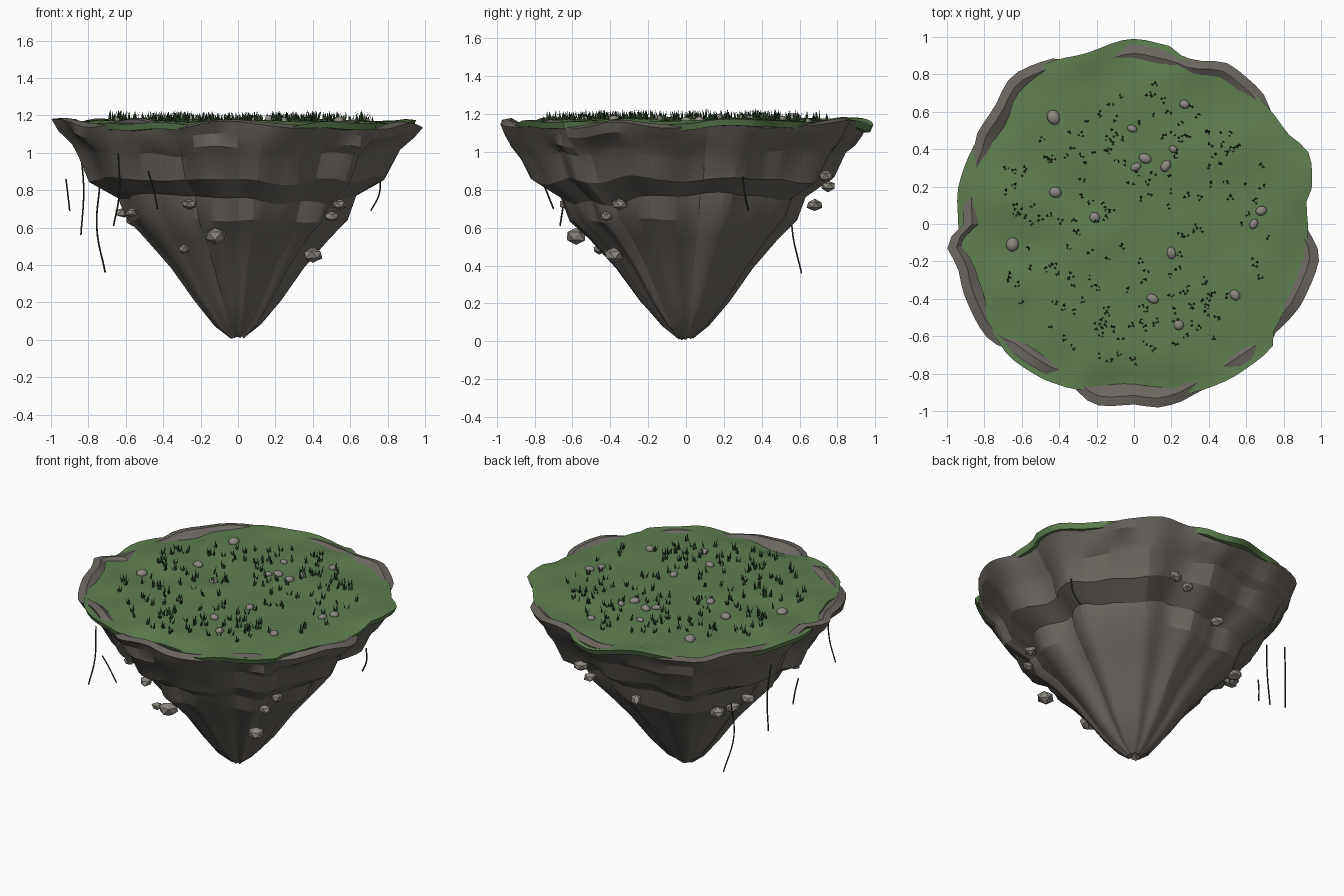
import bpy, bmesh, math, random
from mathutils import Vector, noise

if "Cube" in bpy.data.objects:
    bpy.data.objects.remove(bpy.data.objects["Cube"])

random.seed(4)
TAU = math.tau
SEG = 96

# Plan outline: (angle in degrees, overall radius, grass radius)
OUTLINE = [
    (0, .935, .93), (6, .925, .925), (14, .985, .985), (21.5, 1.01, 1.01), (32, .95, .95),
    (49.5, .986, .95), (59, .995, .93), (70, .936, .91), (80, .973, .973), (90, .99, .99),
    (106, .948, .948), (120, 1.005, .98), (129, 1.025, .95), (142, .97, .9), (155, .967, .955),
    (168, .96, .96), (180, .94, .94), (187, 1.007, .93), (194, .97, .885), (204, .985, .885),
    (216, .994, .95), (227, .973, .973), (238, .963, .963), (248, .945, .945), (259, .988, .90),
    (270, .965, .855), (278, .99, .88), (291, .975, .96), (305, .977, .977), (318, .995, .99),
    (323, .962, .94), (336, .994, .91), (349, 1.008, .93)]


def outline(a, col):
    """Smoothly interpolated radius at angle a (radians)."""
    d = math.degrees(a) % 360
    pts = OUTLINE + [(360,) + OUTLINE[0][1:]]
    for p, q in zip(pts, pts[1:]):
        if p[0] <= d <= q[0]:
            t = (d - p[0]) / (q[0] - p[0])
            t = t * t * (3 - 2 * t)
            return p[col] + (q[col] - p[col]) * t


def rock_radius(a):
    r, g = outline(a, 1), outline(a, 2)
    return r - max(0, .03 - (r - g))


def wob(a, k, f):
    """Periodic noise around the island."""
    return noise.noise(Vector((math.cos(a) * f, math.sin(a) * f, k * 3.7)))


def material(name, rgb):
    m = bpy.data.materials.new(name)
    m.diffuse_color = (*rgb, 1)
    m.use_nodes = True
    m.node_tree.nodes["Principled BSDF"].inputs["Base Color"].default_value = m.diffuse_color
    return m


ROCK = material("rock", (.15, .135, .118))
STONE = material("stone", (.27, .25, .22))
GRASS = material("grass", (.115, .215, .08))
BLADE = material("blade", (.03, .065, .022))
VINE = material("vine", (.03, .045, .025))


def make(name, bm, mat, angle=None):
    bmesh.ops.recalc_face_normals(bm, faces=bm.faces)
    me = bpy.data.meshes.new(name)
    bm.to_mesh(me)
    bm.free()
    me.materials.append(mat)
    ob = bpy.data.objects.new(name, me)
    bpy.context.collection.objects.link(ob)
    if angle:
        bpy.ops.object.select_all(action='DESELECT')
        ob.select_set(True)
        bpy.context.view_layer.objects.active = ob
        bpy.ops.object.shade_smooth_by_angle(angle=math.radians(angle))
    return ob


def loft(bm, rings, start, end):
    """Skin rings of points and close both ends with a fan."""
    vr = [[bm.verts.new(p) for p in ring] for ring in rings]
    for a, b in zip(vr, vr[1:]):
        for i in range(SEG):
            j = (i + 1) % SEG
            bm.faces.new((a[i], a[j], b[j], b[i]))
    for ring, c in ((vr[0], start), (vr[-1], end)):
        v = bm.verts.new(c)
        for i in range(SEG):
            bm.faces.new((ring[i], ring[(i + 1) % SEG], v))


ANGLES = [TAU * i / SEG for i in range(SEG)]

# Layered rock body: (radius factor, height, height wobble, radius wobble)
PROFILE = [
    (.04, .015, .01, .0), (.125, .08, .01, .03), (.235, .21, 0, .05), (.36, .385, 0, .05),
    (.50, .545, .01, .05), (.60, .64, .03, .05), (.645, .755, .04, .05), (.80, .86, .04, .05),
    (.86, .985, .04, .05), (.905, 1.03, .03, .06), (.965, 1.09, .03, .04), (1.0, 1.145, .04, .0),
    (.95, 1.16, .03, .0), (.86, 1.13, .0, .0)]


def rock_ring(f, z, wz, wr):
    ring = []
    for a in ANGLES:
        lobe = 1 + (rock_radius(a) - .965) * (1 if f > .9 else 1.3)
        if f >= .95:
            r = f * rock_radius(a) * (1 + wr * wob(a, z, 4))
        else:
            r = f * .975 * lobe * (1 + 1.3 * wr * wob(a, 1, 5))
        zz = z + wz * 1.6 * wob(a, z, 2.5)
        ring.append((r * math.cos(a), r * math.sin(a), max(zz, .005)))
    return ring


bm = bmesh.new()
loft(bm, [rock_ring(*p) for p in PROFILE], (0, 0, .05), (0, 0, 1.12))
make("rock_body", bm, ROCK, 22)


# Grass cap with a drooping edge
def ground(x, y):
    r = math.hypot(x, y)
    return 1.172 + .022 * noise.noise(Vector((x * 4, y * 4, 1))) - .012 * r * r


rings = []
for f in (.08, .2, .32, .44, .56, .68, .78, .87, .94, 1.0):
    ring = []
    for a in ANGLES:
        r = f * outline(a, 2)
        x, y = r * math.cos(a), r * math.sin(a)
        ring.append((x, y, ground(x, y) + (.03 * wob(a, 5, 3) if f > .9 else 0) * f))
    rings.append(ring)
rings.append([(x * .985, y * .985, z - .035) for x, y, z in rings[-1]])
bm = bmesh.new()
loft(bm, rings, (0, 0, ground(0, 0)), (0, 0, 1.10))
make("grass_cap", bm, GRASS, 35)

# Grass tufts: three crossed blades each
bm = bmesh.new()
for _ in range(190):
    a, r = random.uniform(0, TAU), .75 * math.sqrt(random.uniform(.03, 1))
    x, y = r * math.cos(a), r * math.sin(a)
    z = ground(x, y) - .005
    for k in range(3):
        b = random.uniform(0, TAU)
        d = Vector((math.cos(b), math.sin(b), 0))
        s = Vector((-d.y, d.x, 0)) * .008
        o = Vector((x, y, z)) + d * .008
        tip = o + d * random.uniform(.005, .02) + Vector((0, 0, random.uniform(.035, .06)))
        bm.faces.new([bm.verts.new(p) for p in (o - s, o + s, tip)])
make("grass_tufts", bm, BLADE)


def stone(bm, pos, size, sub):
    res = bmesh.ops.create_icosphere(bm, subdivisions=sub, radius=1)
    rot = random.uniform(0, TAU)
    sx, sy = random.uniform(.95, 1.25), random.uniform(.75, 1)
    for v in res["verts"]:
        p = v.co * (1 + (random.uniform(-.12, .12) if sub == 1 else 0))
        x, y = p.x * sx, p.y * sy
        v.co = Vector(pos) + size * Vector((x * math.cos(rot) - y * math.sin(rot),
                                            x * math.sin(rot) + y * math.cos(rot), p.z * .72))


# Pebbles lying in the grass
bm = bmesh.new()
for x, y, s in [(-.43, .57, .036), (.27, .64, .025), (-.01, .51, .023), (.06, .35, .03),
                (.01, .305, .025), (.17, .31, .033), (.21, .40, .025), (-.42, .17, .033),
                (-.21, .035, .028), (-.65, -.11, .036), (.20, -.155, .028), (.10, -.40, .028),
                (.54, -.38, .028), (.24, -.54, .028), (.64, 0, .026), (.68, .07, .03)]:
    stone(bm, (x, y, ground(x, y) + .005), s, 2)
make("pebbles", bm, STONE, 40)

# Faceted boulders stuck in the flanks
bm = bmesh.new()
for x, y, z, s in [(-.12, -.58, .555, .065), (.40, -.38, .455, .058), (.54, -.35, .725, .045),
                   (.50, -.42, .66, .042), (-.26, -.62, .725, .042), (-.29, -.46, .485, .036),
                   (-.57, -.36, .68, .036), (.28, .74, .87, .045), (.20, .75, .82, .042),
                   (-.10, .68, .72, .042), (-.50, .37, .62, .05), (-.56, .29, .64, .045),
                   (-.61, .20, .68, .04)]:
    stone(bm, (x, y, z), s, 1)
make("flank_boulders", bm, STONE)

# Hanging vines
VINES = [
    [(-.92, .10, .86), (-.91, .12, .78), (-.90, .13, .69)],
    [(-.84, .28, 1.0), (-.825, .30, .80), (-.84, .31, .56)],
    [(-.74, .57, .82), (-.755, .56, .60), (-.71, .61, .36)],
    [(-.64, -.62, 1.0), (-.635, -.64, .78), (-.665, -.665, .61)],
    [(.76, .30, .87), (.755, .31, .78), (.71, .33, .69)],
    [(-.48, -.78, .90), (-.45, -.74, .80), (-.43, -.70, .70)]]
cu = bpy.data.curves.new("hanging_vines", 'CURVE')
cu.dimensions = '3D'
cu.bevel_depth = .0045
cu.bevel_resolution = 1
cu.resolution_u = 6
for pts in VINES:
    sp = cu.splines.new('BEZIER')
    sp.bezier_points.add(len(pts) - 1)
    for bp, p in zip(sp.bezier_points, pts):
        bp.co = p
        bp.handle_left_type = bp.handle_right_type = 'AUTO'
cu.materials.append(VINE)
bpy.context.collection.objects.link(bpy.data.objects.new("hanging_vines", cu))
